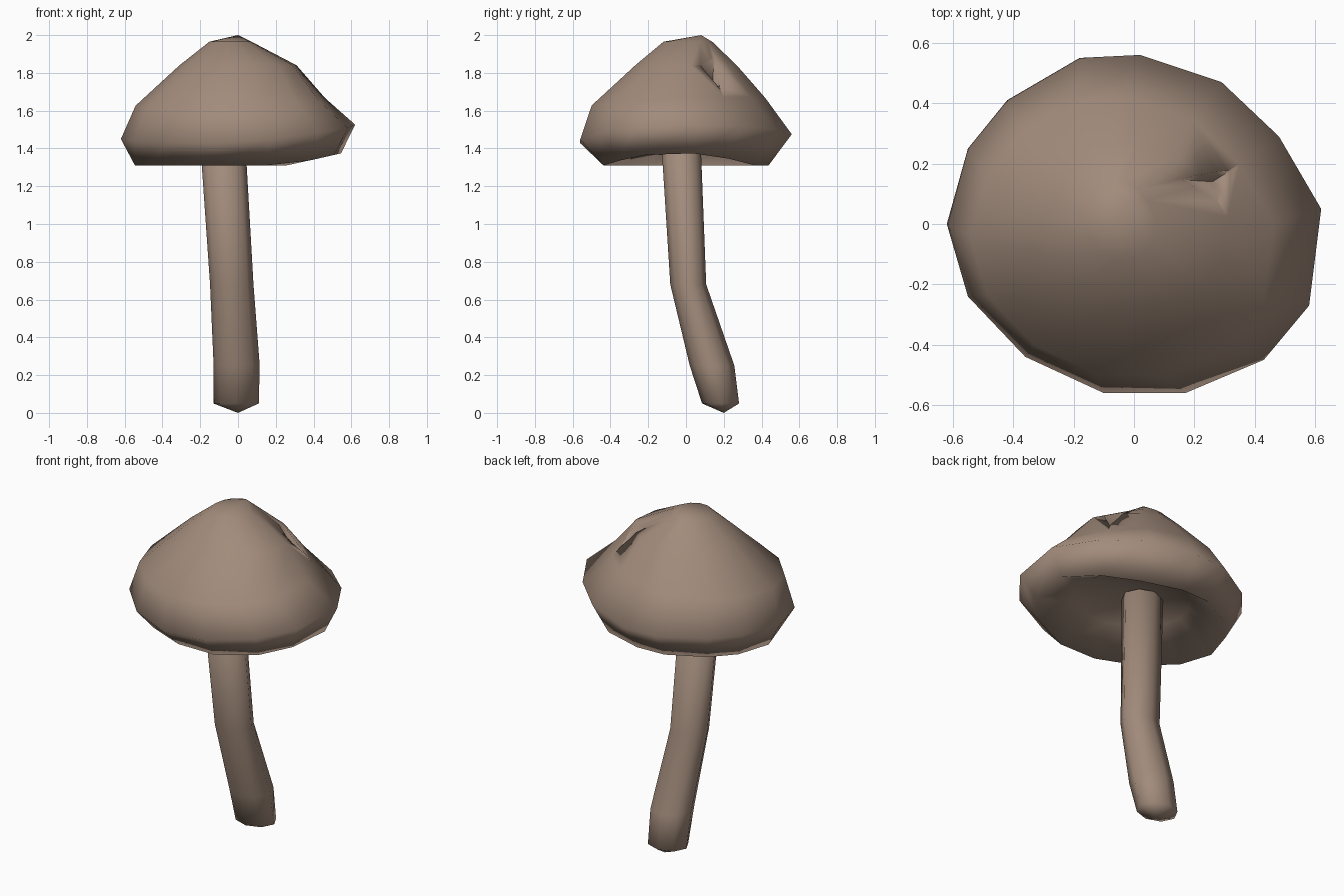
import bpy, bmesh, math

if "Cube" in bpy.data.objects:
    bpy.data.objects.remove(bpy.data.objects["Cube"])

brown = bpy.data.materials.new("mushroom brown")
brown.diffuse_color = (0.36, 0.26, 0.20, 1)
brown.use_nodes = True
brown.node_tree.nodes["Principled BSDF"].inputs["Base Color"].default_value = brown.diffuse_color


def loft(name, rings, start, end):
    """Skin a list of equal rings and close both ends with a fan to a tip."""
    bm = bmesh.new()
    loops = [[bm.verts.new(p) for p in ring] for ring in rings]
    n = len(loops[0])
    for a, b in zip(loops, loops[1:]):
        for i in range(n):
            j = (i + 1) % n
            bm.faces.new((a[i], a[j], b[j], b[i]))
    for tip, loop in ((start, loops[0]), (end, loops[-1])):
        v = bm.verts.new(tip)
        for i in range(n):
            bm.faces.new((v, loop[i], loop[(i + 1) % n]))
    bmesh.ops.recalc_face_normals(bm, faces=bm.faces)
    mesh = bpy.data.meshes.new(name)
    bm.to_mesh(mesh)
    bm.free()
    mesh.materials.append(brown)
    obj = bpy.data.objects.new(name, mesh)
    bpy.context.collection.objects.link(obj)
    return obj


def smooth(obj, degrees):
    bpy.ops.object.select_all(action='DESELECT')
    obj.select_set(True)
    bpy.context.view_layer.objects.active = obj
    bpy.ops.object.shade_smooth_by_angle(angle=math.radians(degrees))


# Cap: irregular outline at the widest level, scaled for the other levels
outline = [(0.62, 0.05), (0.48, 0.29), (0.29, 0.47), (0.02, 0.56), (-0.18, 0.55),
           (-0.42, 0.41), (-0.55, 0.25), (-0.62, 0.0), (-0.55, -0.24), (-0.36, -0.44),
           (-0.10, -0.56), (0.17, -0.56), (0.43, -0.45), (0.58, -0.27)]


def cap_ring(cx, cy, sx, sy, height):
    return [(cx + x * sx, cy + y * sy, height(x, y)) for x, y in outline]


def rim(x, y):
    return 1.31 + max(0, x - 0.3) * 0.2


cap = loft("cap", [
    cap_ring(0, 0, 0.52, 0.50, lambda x, y: 1.45),            # hollow underside
    cap_ring(0, 0, 0.88, 0.78, rim),                          # lower rim
    cap_ring(0, 0, 1, 1, lambda x, y: 1.45 + 0.12 * max(x, 0) + 0.04 * y),  # widest
    cap_ring(-0.04, -0.04, 0.81, 0.82, lambda x, y: 1.645 + 0.03 * x + 0.04 * y),
    cap_ring(0, 0, 0.50, 0.48, lambda x, y: 1.84),
    cap_ring(-0.04, 0.01, 0.18, 0.23, lambda x, y: 1.965),
], (-0.05, 0, 1.52), (0, 0.08, 2.0))

# Chipped dent in the upper back right of the cap
dent = [(0.10, 0.15, 2.0), (0.29, 0.02, 2.0), (0.45, 0.26, 1.85), (0.28, 0.22, 1.95)]
cutter = loft("dent_cutter", [dent], (0.28, 0.15, 2.08), (0.26, 0.14, 1.66))
cut = cap.modifiers.new("dent", 'BOOLEAN')
cut.operation = 'DIFFERENCE'
cut.solver = 'EXACT'
cut.object = cutter
bpy.context.view_layer.objects.active = cap
bpy.ops.object.modifier_apply(modifier="dent")
bpy.data.objects.remove(cutter)
smooth(cap, 100)

# Stem: bent eight-sided tube with a blunt pointed foot
stem_rings = []
for cx, cy, rx, ry, z in [(-0.01, 0.183, 0.12, 0.098, 0.05),
                          (-0.007, 0.138, 0.122, 0.118, 0.25),
                          (-0.033, 0.012, 0.115, 0.095, 0.68),
                          (-0.085, -0.03, 0.12, 0.105, 1.50)]:
    stem_rings.append([(cx + rx * math.cos(k * math.pi / 4),
                        cy + ry * math.sin(k * math.pi / 4), z) for k in range(8)])
stem = loft("stem", stem_rings, (0, 0.2, 0), (-0.085, -0.03, 1.53))
smooth(stem, 100)
